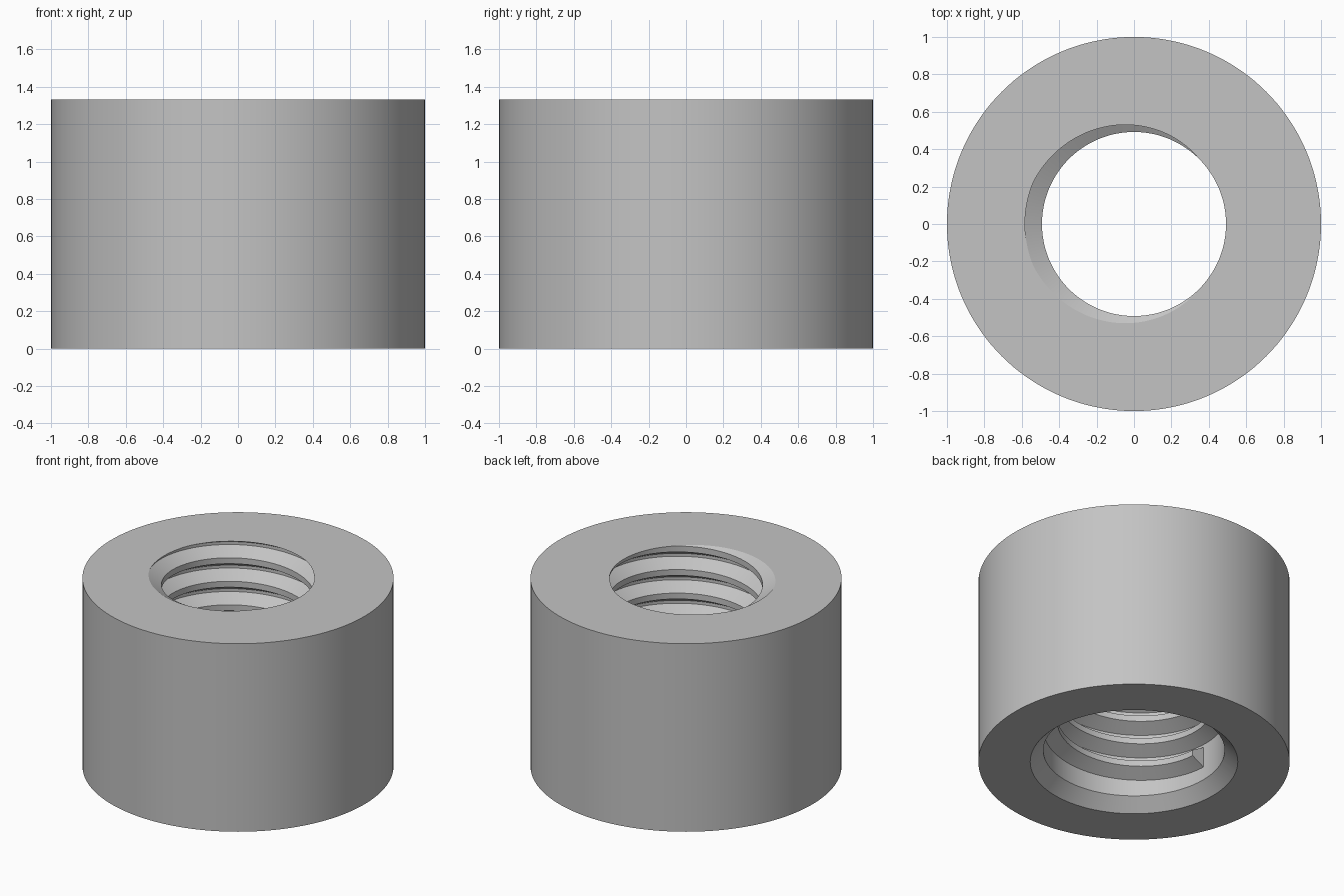
import bpy, bmesh, math

cube = bpy.data.objects.get("Cube")
if cube:
    bpy.data.objects.remove(cube, do_unlink=True)

HEIGHT = 4 / 3
PITCH = HEIGHT / 8
OUTER, CHAMFER, ROOT, CREST = 1.0, 0.667, 0.583, 0.492
CHAMFER_TOP = CHAMFER - ROOT
COLUMNS = 144
BREAKS = (0.0625, 0.375, 0.625, 0.9375)   # corners of one thread turn


def thread_radius(u):
    """Bore radius at thread phase u; plain relief below the first turn."""
    if u < 1:
        return ROOT
    d = abs(u - math.floor(u) - 0.5)
    t = min(max((d - 0.125) / 0.3125, 0), 1)
    return CREST + (ROOT - CREST) * t


bm = bmesh.new()


def point(radius, angle, z):
    return bm.verts.new((radius * math.cos(angle), radius * math.sin(angle), z))


# One profile per column: outer wall, chamfer, relief, helical thread, top rim
phases = [k + b for k in range(-1, 9) for b in BREAKS]
columns = []
for i in range(COLUMNS + 1):
    turn = i / COLUMNS
    angle = math.pi + turn * math.tau
    col = [point(OUTER, angle, HEIGHT), point(OUTER, angle, 0),
           point(CHAMFER, angle, 0), point(ROOT, angle, CHAMFER_TOP)]
    for u in phases:
        z = min(max(PITCH * (u + turn), CHAMFER_TOP), HEIGHT)
        col.append(point(thread_radius(z / PITCH - turn), angle, z))
    columns.append(col)

rows = len(columns[0])
for a, b in zip(columns, columns[1:]):
    for j in range(rows):
        k = (j + 1) % rows
        bm.faces.new((a[j], b[j], b[k], a[k]))

# End face where the first thread turn begins
first = 4 + phases.index(1 + BREAKS[0])
bm.faces.new(columns[0][first:first + 4])

bmesh.ops.remove_doubles(bm, verts=bm.verts, dist=1e-5)
bmesh.ops.recalc_face_normals(bm, faces=bm.faces)

mesh = bpy.data.meshes.new("threaded_collar")
bm.to_mesh(mesh)
bm.free()
collar = bpy.data.objects.new("threaded_collar", mesh)
bpy.context.collection.objects.link(collar)

# Plain grey metal
grey = bpy.data.materials.new("plain_grey")
grey.use_nodes = True
colour = (0.55, 0.55, 0.55, 1)
grey.diffuse_color = colour
grey.node_tree.nodes["Principled BSDF"].inputs["Base Color"].default_value = colour
mesh.materials.append(grey)

bpy.context.view_layer.objects.active = collar
collar.select_set(True)
bpy.ops.object.shade_smooth_by_angle(angle=math.radians(25))
